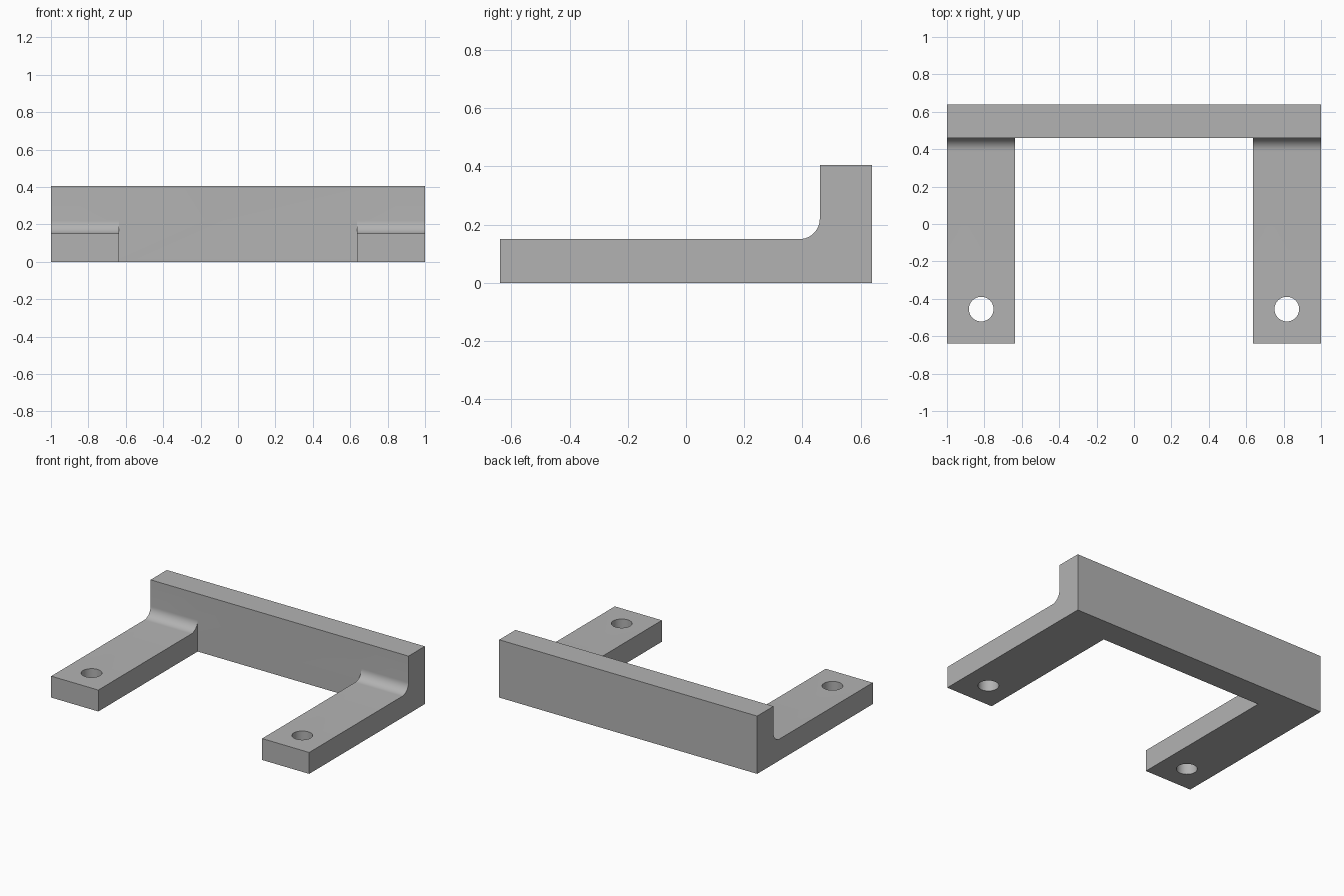
import bpy, bmesh
from math import pi, sin, cos, radians
from mathutils import Matrix, Vector

cube = bpy.data.objects.get("Cube")
if cube:
    bpy.data.objects.remove(cube, do_unlink=True)

DEPTH, HEIGHT = 0.64, 0.405       # half depth, full height
ARM_T, ARM_IN = 0.15, 0.635       # arm thickness, inner arm edge
WALL_Y, FILLET = 0.46, 0.07       # front of the wall, inner corner radius
HOLE_X, HOLE_Y, HOLE_R = 0.817, -0.455, 0.066

grey = bpy.data.materials.new("plain grey")
grey.use_nodes = True
colour = (0.45, 0.45, 0.45, 1)
grey.diffuse_color = colour
grey.node_tree.nodes["Principled BSDF"].inputs["Base Color"].default_value = colour


def make_object(name, bm):
    bmesh.ops.recalc_face_normals(bm, faces=bm.faces)
    mesh = bpy.data.meshes.new(name)
    bm.to_mesh(mesh)
    bm.free()
    mesh.materials.append(grey)
    obj = bpy.data.objects.new(name, mesh)
    bpy.context.collection.objects.link(obj)
    return obj


def extrude_profile(name, profile, half_width):
    """Extrude a (y, z) profile along x, centred on x = 0."""
    bm = bmesh.new()
    face = bm.faces.new([bm.verts.new((-half_width, y, z)) for y, z in profile])
    new = bmesh.ops.extrude_face_region(bm, geom=[face])["geom"]
    verts = [v for v in new if isinstance(v, bmesh.types.BMVert)]
    bmesh.ops.translate(bm, verts=verts, vec=Vector((2 * half_width, 0, 0)))
    return make_object(name, bm)


# L-shaped body with a rounded inner corner
arc = [(WALL_Y - FILLET + FILLET * sin(a), ARM_T + FILLET - FILLET * cos(a))
       for a in (i * pi / 24 for i in range(13))]
bracket = extrude_profile("bracket", [
    (-DEPTH, 0), (-DEPTH, ARM_T), *arc,
    (WALL_Y, HEIGHT), (DEPTH, HEIGHT), (DEPTH, 0)], 1)

# Opening between the two arms
cutters = [extrude_profile("opening_cutter", [
    (-1, -1), (-1, 1), (WALL_Y, 1), (WALL_Y, -1)], ARM_IN)]

# Mounting hole through each arm
for side, sign in (("left", 1), ("right", -1)):
    bm = bmesh.new()
    bmesh.ops.create_cone(
        bm, cap_ends=True, segments=48, radius1=HOLE_R, radius2=HOLE_R, depth=1,
        matrix=Matrix.Translation((sign * HOLE_X, HOLE_Y, 0)))
    cutters.append(make_object(side + "_hole_cutter", bm))

# Cut the body, then discard the cutters
bpy.ops.object.select_all(action="DESELECT")
bracket.select_set(True)
bpy.context.view_layer.objects.active = bracket
for cutter in cutters:
    cutter.hide_render = True
    mod = bracket.modifiers.new(cutter.name, "BOOLEAN")
    mod.operation, mod.solver, mod.object = "DIFFERENCE", "EXACT", cutter
    bpy.ops.object.modifier_apply(modifier=mod.name)
    bpy.data.objects.remove(cutter, do_unlink=True)

bpy.ops.object.shade_smooth_by_angle(angle=radians(30))
